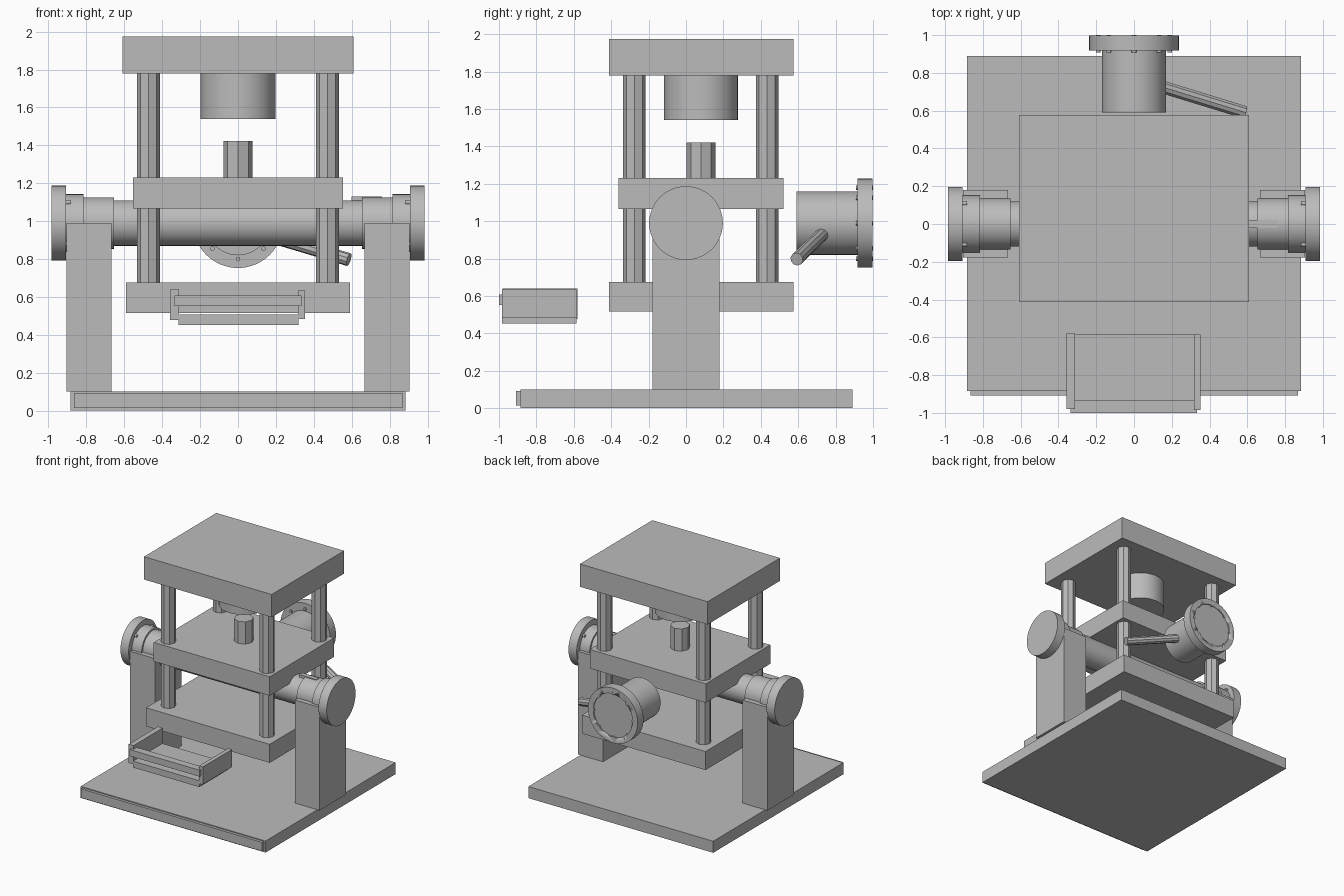
import bpy
import math
from mathutils import Vector

cube = bpy.data.objects.get("Cube")
if cube:
    bpy.data.objects.remove(cube, do_unlink=True)

grey = bpy.data.materials.new("plain_grey")
grey.use_nodes = True
COLOUR = (0.5, 0.5, 0.5, 1)
grey.diffuse_color = COLOUR
grey.node_tree.nodes["Principled BSDF"].inputs["Base Color"].default_value = COLOUR


def box(name, x, y, z):
    """Box from (min, max) ranges on each axis."""
    bpy.ops.mesh.primitive_cube_add(size=1)
    ob = bpy.context.object
    ob.name = name
    ob.location = [(a + b) / 2 for a, b in (x, y, z)]
    ob.scale = [b - a for a, b in (x, y, z)]
    ob.data.materials.append(grey)
    return ob


def rod(name, start, end, radius, sides=64):
    """Cylinder between two points; many-sided ones are smooth."""
    a, b = Vector(start), Vector(end)
    bpy.ops.mesh.primitive_cylinder_add(vertices=sides, radius=radius, depth=(b - a).length)
    ob = bpy.context.object
    ob.name = name
    ob.location = (a + b) / 2
    ob.rotation_euler = (b - a).to_track_quat('Z', 'Y').to_euler()
    ob.data.materials.append(grey)
    if sides > 16:
        bpy.ops.object.shade_smooth_by_angle(angle=math.radians(30))
    return ob


AXIS_Z = 0.99
PISTON_Y = 0.08

# Base with front strip
box("base_plate", (-0.883, 0.883), (-0.885, 0.89), (0, 0.1))
box("base_front_strip", (-0.865, 0.867), (-0.908, -0.885), (0.015, 0.092))

# Press plates
box("top_plate", (-0.61, 0.61), (-0.412, 0.576), (1.778, 1.975))
box("middle_plate", (-0.553, 0.555), (-0.36, 0.52), (1.066, 1.23))
box("lower_plate", (-0.59, 0.591), (-0.412, 0.576), (0.516, 0.676))

# Octagonal columns
for x in (-0.472, 0.472):
    for y in (-0.276, 0.434):
        rod("column", (x, y, 0.67), (x, y, 1.785), 0.06, 8)

# Ram and anvil
rod("upper_ram", (0, PISTON_Y, 1.54), (0, PISTON_Y, 1.785), 0.197)
rod("anvil", (0, PISTON_Y, 1.22), (0, PISTON_Y, 1.422), 0.077, 8)

# Axle, side supports, hubs and end discs
rod("axle", (-0.67, 0, AXIS_Z), (0.67, 0, AXIS_Z), 0.12)
box("axle_key", (0.6, 0.76), (-0.02, 0.02), (1.08, 1.131))
for s in (-1, 1):
    def across(name, a, b, radius):
        rod(name, (s * a, 0, AXIS_Z), (s * b, 0, AXIS_Z), radius)

    box("support_pillar", sorted((s * 0.667, s * 0.905)), (-0.178, 0.18), (0.1, AXIS_Z))
    across("hub_inner", 0.655, 0.82, 0.136)
    across("hub_outer", 0.815, 0.91, 0.152)
    across("end_disc", 0.907, 0.985, 0.197)
    for i in range(4):
        t = math.radians(45 + 90 * i)
        y, z = 0.155 * math.cos(t), AXIS_Z + 0.155 * math.sin(t)
        rod("hub_bolt", (s * 0.885, y, z), (s * 0.91, y, z), 0.011, 12)

# Rear drum with a recessed flange
rod("rear_drum", (0, 0.59, AXIS_Z), (0, 0.925, AXIS_Z), 0.17)
flange = rod("rear_flange", (0, 0.918, AXIS_Z), (0, 0.998, AXIS_Z), 0.237)
recess = rod("recess_cutter", (0, 0.988, AXIS_Z), (0, 1.05, AXIS_Z), 0.187)
recess.hide_render = True
recess.hide_set(True)
cut = flange.modifiers.new("recess", 'BOOLEAN')
cut.object = recess
cut.solver = 'EXACT'
for i in range(8):
    t = math.tau * i / 8
    x, z = 0.19 * math.sin(t), AXIS_Z + 0.19 * math.cos(t)
    rod("flange_bolt", (x, 0.908, z), (x, 1.0, z), 0.012, 12)

# Slanted handle
rod("handle", (0.08, 0.747, 0.948), (0.585, 0.592, 0.797), 0.035, 10)

# Open tray
box("tray_floor", (-0.315, 0.32), (-0.985, -0.585), (0.453, 0.508))
box("tray_left_wall", (0.317, 0.353), (-0.985, -0.585), (0.483, 0.635))
box("tray_right_wall", (-0.358, -0.312), (-0.98, -0.58), (0.478, 0.64))
box("tray_front_bar", (-0.336, 0.334), (-1.0, -0.935), (0.552, 0.608))
